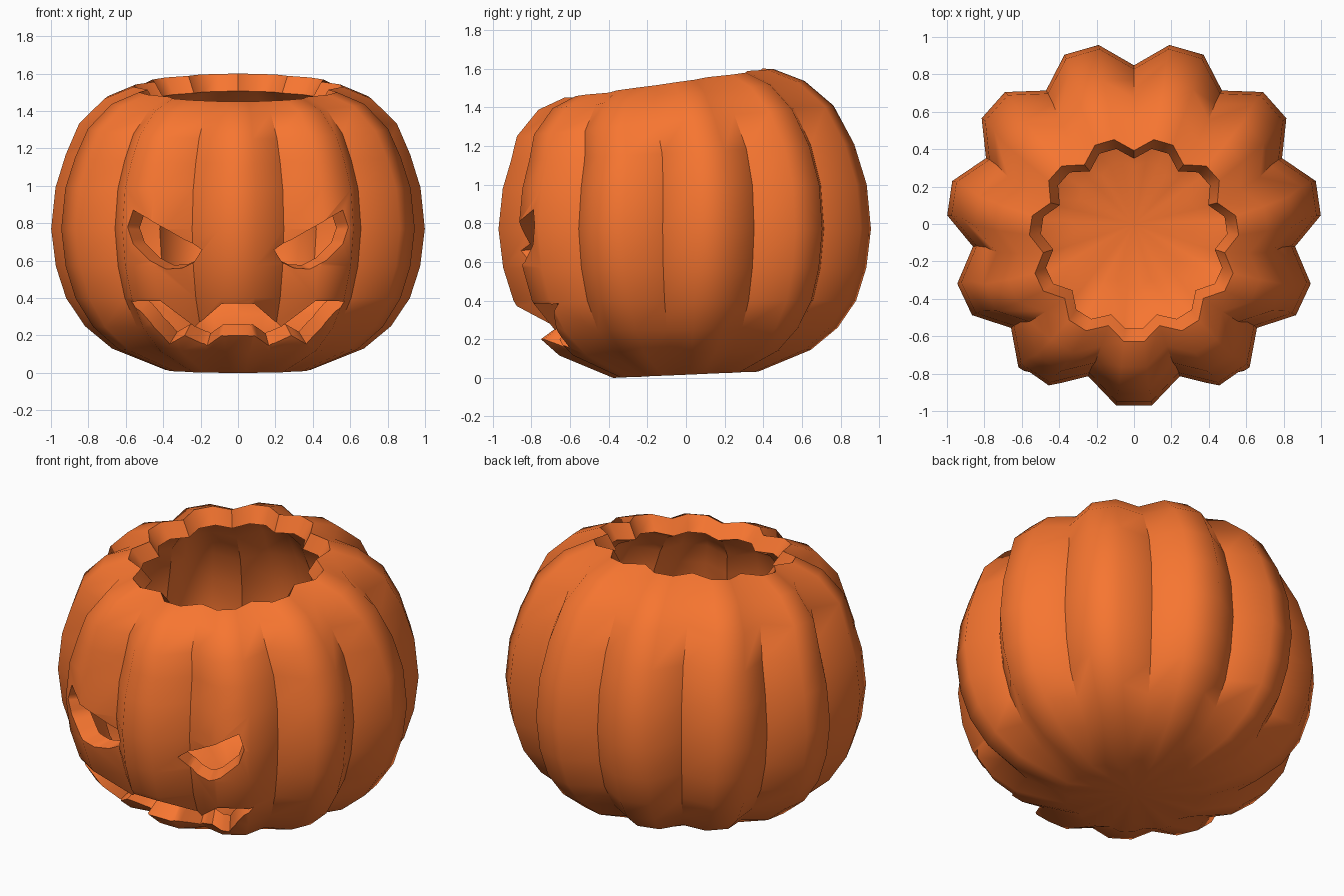
import bpy, bmesh, math
from mathutils import Vector
from mathutils.bvhtree import BVHTree

if "Cube" in bpy.data.objects:
    bpy.data.objects.remove(bpy.data.objects["Cube"])

LOBES = 11
SIDES = LOBES * 3
CENTRE = Vector((0, 0, 0.75))
WALL = 0.89            # inner shell is the outer one scaled about the centre

# Outer rings, bottom to rim: radius, height, y shift, tilt, groove depth ratio
RINGS = [
    (0.39, 0.016, 0.00, 0.016, 0.91),
    (0.675, 0.13, 0.00, 0.015, 0.88),
    (0.82, 0.25, 0.00, 0.01, 0.87),
    (0.92, 0.40, 0.00, 0.00, 0.87),
    (0.975, 0.57, 0.00, 0.00, 0.87),
    (1.00, 0.77, 0.00, 0.00, 0.87),
    (0.977, 0.99, 0.00, 0.01, 0.87),
    (0.922, 1.165, -0.012, 0.045, 0.87),
    (0.85, 1.33, -0.05, 0.08, 0.87),
    (0.715, 1.462, -0.07, 0.075, 0.87),
    (0.56, 1.525, -0.085, 0.075, 0.875),
]

orange = bpy.data.materials.new("orange_skin")
orange.diffuse_color = (0.93, 0.18, 0.03, 1)
orange.use_nodes = True
orange.node_tree.nodes["Principled BSDF"].inputs["Base Color"].default_value = orange.diffuse_color


def make_object(name, bm):
    bmesh.ops.recalc_face_normals(bm, faces=bm.faces)
    mesh = bpy.data.meshes.new(name)
    bm.to_mesh(mesh)
    ob = bpy.data.objects.new(name, mesh)
    mesh.materials.append(orange)
    bpy.context.collection.objects.link(ob)
    return ob


def bridge(bm, a, b):
    n = len(a)
    for i in range(n):
        bm.faces.new((a[i], a[(i + 1) % n], b[(i + 1) % n], b[i]))


def shell(bm, scale):
    """Lobed bowl with a pole at the bottom; returns its rim loop."""
    def put(x, y, z):
        return bm.verts.new(CENTRE + (Vector((x, y, z)) - CENTRE) * scale)
    pole = put(0, 0, 0.03)
    last = None
    for r, z, cy, tilt, groove in RINGS:
        loop = []
        for i in range(SIDES):
            a = math.pi / 2 + 2 * math.pi * i / SIDES
            rad = r * (groove if i % 3 == 0 else 1)
            loop.append(put(rad * math.cos(a), cy + 0.975 * rad * math.sin(a),
                            z + tilt * math.sin(a)))
        if last:
            bridge(bm, last, loop)
        else:
            for i in range(SIDES):
                bm.faces.new((pole, loop[i], loop[(i + 1) % SIDES]))
        last = loop
    return last


# Hollow pumpkin: outer shell, inner shell and the sloping cut rim
bm = bmesh.new()
bridge(bm, shell(bm, 1), shell(bm, WALL))
bmesh.ops.recalc_face_normals(bm, faces=bm.faces)
tree = BVHTree.FromBMesh(bm)
pumpkin = make_object("pumpkin_shell", bm)
bm.free()


def face_cutter(name, outline, steps=4):
    """Cone-like cutter through the front wall from an x, z outline."""
    pts = []
    for i, (x0, z0) in enumerate(outline):
        x1, z1 = outline[(i + 1) % len(outline)]
        for s in range(steps):
            t = s / steps
            x, z = x0 + (x1 - x0) * t, z0 + (z1 - z0) * t
            pts.append(tree.ray_cast(Vector((x, -3, z)), Vector((0, 1, 0)))[0])
    cb = bmesh.new()
    loops = [[cb.verts.new(CENTRE + (p - CENTRE) * k) for p in pts]
             for k in (1.25, 0.7)]
    bridge(cb, *loops)
    for loop in loops:
        cb.faces.new(loop)
    bmesh.ops.triangulate(cb, faces=[f for f in cb.faces if len(f.verts) > 4])
    ob = make_object(name, cb)
    cb.free()
    ob.hide_render = True
    return ob


# Carved face outlines
eye = [(0.56, 0.87), (0.193, 0.658), (0.236, 0.59), (0.30, 0.56), (0.385, 0.555),
       (0.47, 0.60), (0.56, 0.69), (0.59, 0.78)]
half_mouth = [(0.087, 0.37), (0.23, 0.246), (0.415, 0.385), (0.57, 0.385),
              (0.365, 0.155), (0.285, 0.20), (0.165, 0.145), (0.087, 0.20)]
mouth = half_mouth + [(-x, z) for x, z in reversed(half_mouth)]

cutters = [face_cutter("eye_cutter_right", eye),
           face_cutter("eye_cutter_left", [(-x, z) for x, z in eye]),
           face_cutter("mouth_cutter", mouth)]

# Cut the face and shade the lobes smooth with sharp grooves
bpy.context.view_layer.objects.active = pumpkin
pumpkin.select_set(True)
for c in cutters:
    mod = pumpkin.modifiers.new(c.name, 'BOOLEAN')
    mod.operation = 'DIFFERENCE'
    mod.solver = 'EXACT'
    mod.object = c
    bpy.ops.object.modifier_apply(modifier=mod.name)
    bpy.data.objects.remove(c)
bpy.ops.object.shade_smooth_by_angle(angle=math.radians(50))
